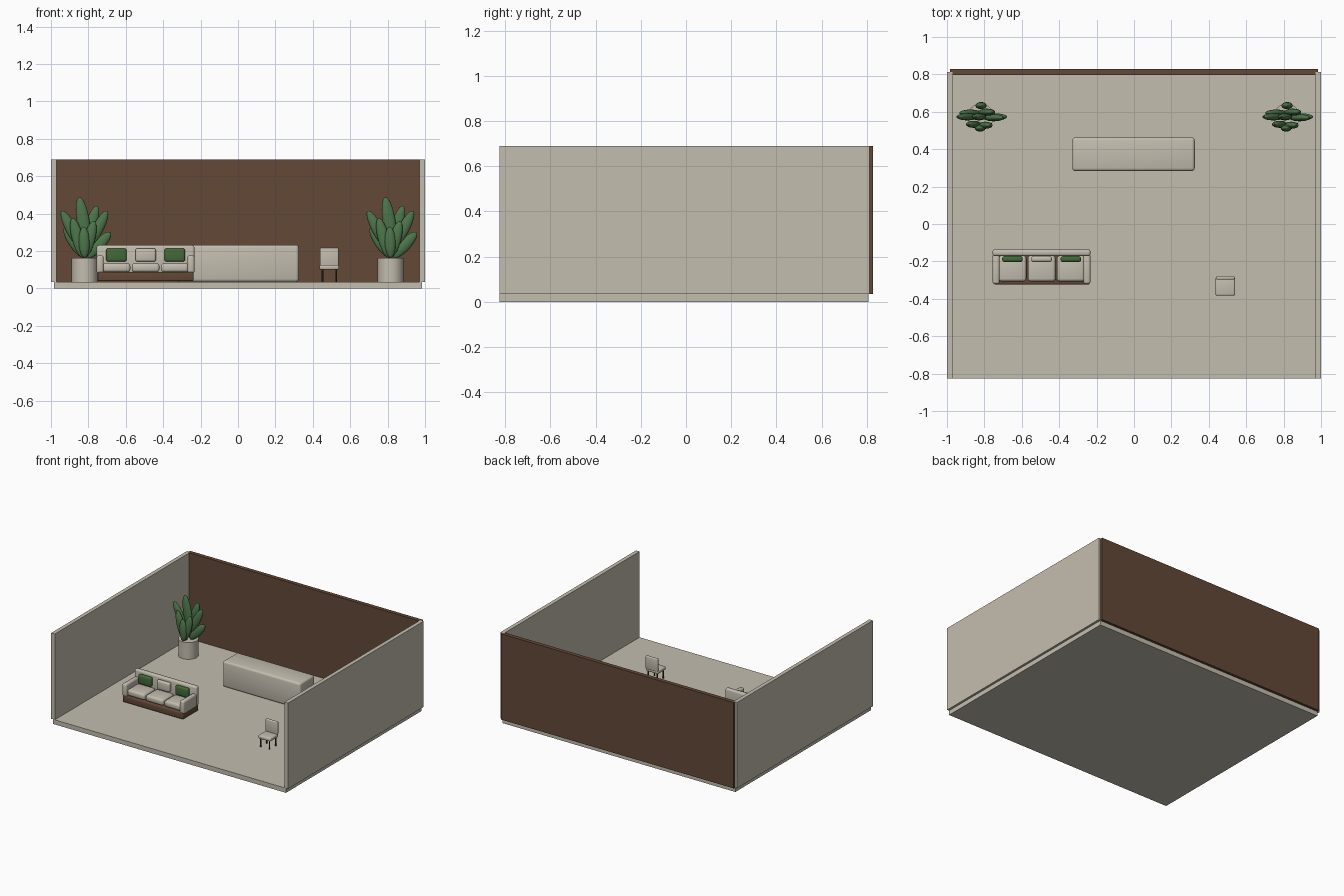
import bpy, math
from mathutils import Vector

if "Cube" in bpy.data.objects:
    bpy.data.objects.remove(bpy.data.objects["Cube"])


def material(name, rgb):
    m = bpy.data.materials.new(name)
    m.diffuse_color = (*rgb, 1)
    m.use_nodes = True
    m.node_tree.nodes["Principled BSDF"].inputs["Base Color"].default_value = m.diffuse_color
    return m


BEIGE = material("warm_beige", (0.55, 0.51, 0.43))
BROWN = material("walnut_brown", (0.125, 0.065, 0.038))
DARK = material("dark_wood", (0.05, 0.027, 0.018))
LEAF = material("leaf_green", (0.075, 0.18, 0.07))
PILLOW = material("pillow_green", (0.055, 0.14, 0.04))


def finish(ob, name, mat, smooth=True):
    ob.name = name
    ob.data.materials.append(mat)
    if smooth:
        bpy.ops.object.shade_smooth_by_angle()
    return ob


def box(name, mat, x, y, z, bevel=0.0, segments=3):
    """Box from (min, max) ranges, with rounded edges if wanted."""
    bpy.ops.mesh.primitive_cube_add(size=1, location=[sum(r) / 2 for r in (x, y, z)])
    ob = bpy.context.object
    ob.scale = [r[1] - r[0] for r in (x, y, z)]
    bpy.ops.object.transform_apply(location=False, rotation=False)
    if bevel:
        mod = ob.modifiers.new("rounding", 'BEVEL')
        mod.width, mod.segments = bevel, segments
        bpy.ops.object.modifier_apply(modifier=mod.name)
    return finish(ob, name, mat, bool(bevel))


# Room shell
FLOOR = 0.035
box("floor", BEIGE, (-0.983, 0.983), (-0.825, 0.808), (0, FLOOR))
box("left_wall", BEIGE, (-1, -0.97), (-0.825, 0.812), (FLOOR, 0.69))
box("right_wall", BEIGE, (0.97, 1), (-0.825, 0.812), (FLOOR, 0.69))
box("back_wall", BROWN, (-0.983, 0.983), (0.797, 0.828), (FLOOR, 0.69))

# Counter
box("counter", BEIGE, (-0.33, 0.325), (0.283, 0.463), (FLOOR, 0.233), 0.016)

# Sofa
box("sofa_base", BROWN, (-0.75, -0.238), (-0.323, -0.14), (0.04, 0.088), 0.006)
box("sofa_back", BEIGE, (-0.756, -0.233), (-0.171, -0.135), (0.08, 0.231), 0.012)
for side, x0 in (("left", -0.756), ("right", -0.27)):
    box(side + "_sofa_arm", BEIGE, (x0, x0 + 0.037), (-0.321, -0.16), (0.08, 0.177), 0.012)
for i in range(3):
    cx = -0.65 + i * 0.156
    box(f"seat_cushion_{i}", BEIGE, (cx - 0.074, cx + 0.074), (-0.307, -0.17),
        (0.087, 0.134), 0.015)
    box(f"sofa_pillow_{i}", BEIGE if i == 1 else PILLOW, (cx - 0.055, cx + 0.055),
        (-0.203, -0.172), (0.143, 0.214), 0.012)

# Chair
box("chair_seat", BEIGE, (0.436, 0.54), (-0.383, -0.285), (0.1, 0.126), 0.008)
box("chair_back", BEIGE, (0.438, 0.538), (-0.297, -0.278), (0.12, 0.218), 0.006)
for x in (0.452, 0.525):
    for y in (-0.37, -0.297):
        bpy.ops.mesh.primitive_cylinder_add(vertices=12, radius=0.005, depth=0.07,
                                            location=(x, y, FLOOR + 0.035))
        finish(bpy.context.object, "chair_leg", DARK)


# Leaves: base x, base z, tip x, tip z, y offset from pot centre, width
LEAVES = [
    (0.01, 0.24, -0.028, 0.488, 0.0, 0.068),
    (0.0, 0.22, 0.066, 0.442, 0.025, 0.064),
    (-0.02, 0.22, -0.122, 0.415, 0.0, 0.06),
    (0.02, 0.22, 0.12, 0.415, -0.005, 0.06),
    (0.0, 0.165, -0.108, 0.325, 0.02, 0.062),
    (0.015, 0.165, 0.138, 0.3, 0.0, 0.062),
    (0.0, 0.165, 0.05, 0.36, -0.045, 0.062),
    (-0.01, 0.165, -0.065, 0.375, -0.04, 0.062),
    (0.0, 0.165, -0.005, 0.33, -0.06, 0.058),
    (0.0, 0.165, 0.005, 0.36, 0.06, 0.06),
]


def plant(side, px, py):
    bpy.ops.mesh.primitive_cylinder_add(vertices=24, radius=0.07, depth=0.128,
                                        location=(px, py, FLOOR + 0.064))
    finish(bpy.context.object, side + "_plant_pot", BEIGE)
    for bx, bz, tx, tz, dy, width in LEAVES:
        base, tip = Vector((bx, 0, bz)), Vector((tx, 0, tz))
        axis = tip - base
        mid = (base + tip) / 2
        bpy.ops.mesh.primitive_uv_sphere_add(
            segments=20, ring_count=12, radius=0.5,
            location=(px + mid.x, py + dy, mid.z),
            rotation=(0, math.atan2(axis.x, axis.z), 0))
        leaf = bpy.context.object
        leaf.scale = (width, 0.038, axis.length)
        finish(leaf, side + "_plant_leaf", LEAF)


plant("left", -0.82, 0.573)
plant("right", 0.816, 0.573)
